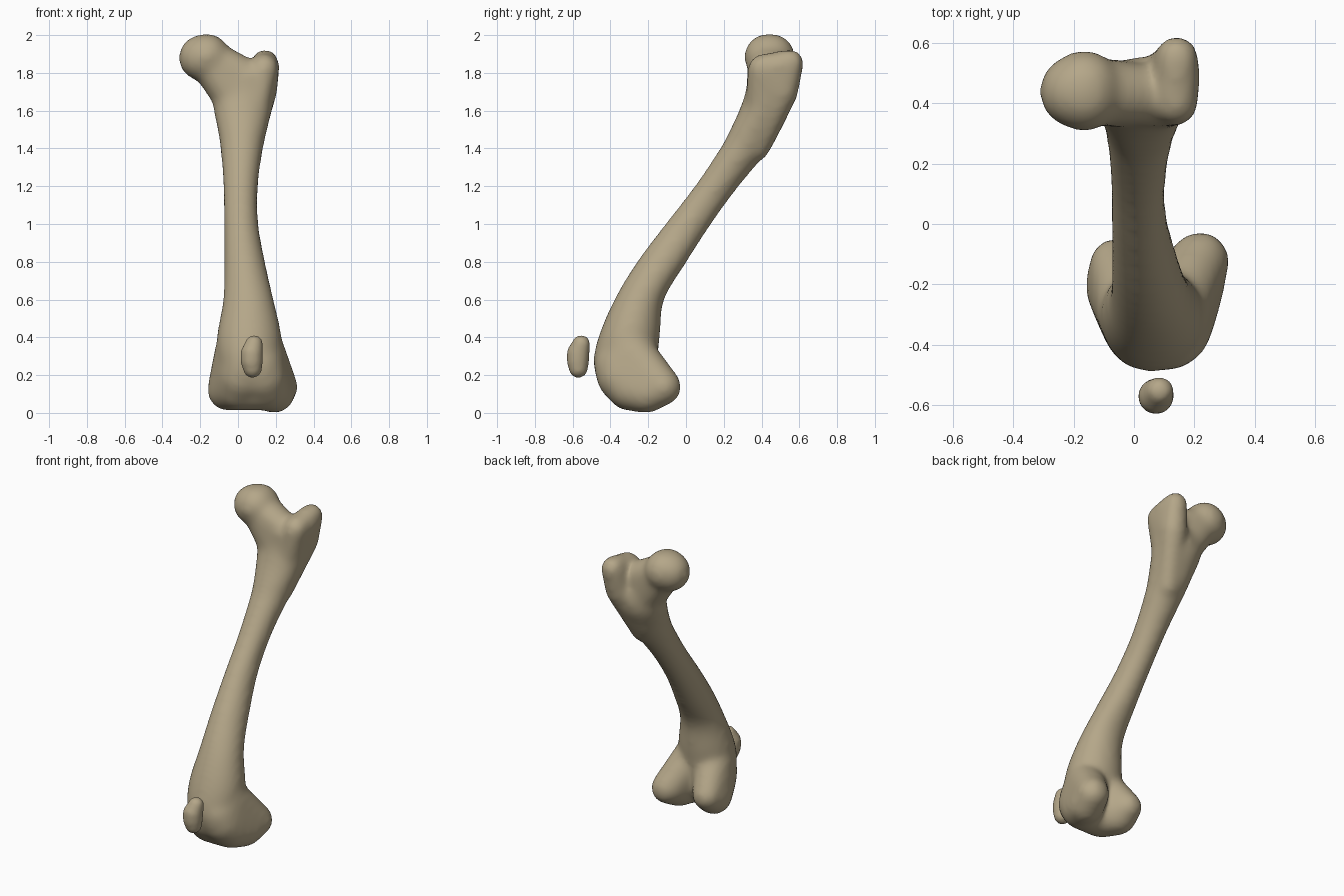
import bpy, bmesh, math
from mathutils import Matrix

if "Cube" in bpy.data.objects:
    bpy.data.objects.remove(bpy.data.objects["Cube"])

bone = bpy.data.materials.new("bone tan")
bone.diffuse_color = (0.46, 0.385, 0.25, 1)
bone.use_nodes = True
bone.node_tree.nodes["Principled BSDF"].inputs["Base Color"].default_value = bone.diffuse_color


def hull(target, balls):
    """Add the convex hull of several balls (x, y, z, r) to the target bmesh."""
    bm = bmesh.new()
    for x, y, z, r in balls:
        bmesh.ops.create_icosphere(bm, subdivisions=3, radius=r,
                                   matrix=Matrix.Translation((x, y, z)))
    pts = [v.co.copy() for v in bm.verts]
    bm.clear()
    for p in pts:
        bm.verts.new(p)
    bmesh.ops.convex_hull(bm, input=bm.verts[:])
    loose = [v for v in bm.verts if not v.link_faces]
    bmesh.ops.delete(bm, geom=loose, context='VERTS')
    bmesh.ops.recalc_face_normals(bm, faces=bm.faces[:])
    me = bpy.data.meshes.new("temp")
    bm.to_mesh(me)
    bm.free()
    target.from_mesh(me)
    bpy.data.meshes.remove(me)


def catmull(a, b, c, d, t):
    return [0.5 * (2 * q + (r - p) * t + (2 * p - 5 * q + 4 * r - s) * t * t
                   + (3 * q - p - 3 * r + s) * t ** 3) for p, q, r, s in zip(a, b, c, d)]


def loft(bm, sections, sides=40, steps=5):
    """Rounded horizontal sections (z, x0, x1, y0, y1) joined into a tube."""
    n = len(sections)
    rows = []
    for i in range(n - 1):
        a, d = sections[max(i - 1, 0)], sections[min(i + 2, n - 1)]
        rows += [catmull(a, sections[i], sections[i + 1], d, k / steps) for k in range(steps)]
    rows.append(sections[-1])
    rings = []
    for z, x0, x1, y0, y1 in rows:
        ring = []
        for k in range(sides):
            t = 2 * math.pi * k / sides
            ring.append(bm.verts.new(((x0 + x1) / 2 + (x1 - x0) / 2 * math.cos(t),
                                      (y0 + y1) / 2 + (y1 - y0) / 2 * math.sin(t), z)))
        rings.append(ring)
    faces = [bm.faces.new(rings[0]), bm.faces.new(rings[-1])]
    for lo, hi in zip(rings, rings[1:]):
        for k in range(sides):
            m = (k + 1) % sides
            faces.append(bm.faces.new((lo[k], lo[m], hi[m], hi[k])))
    bmesh.ops.recalc_face_normals(bm, faces=faces)


def finish(name, bm, voxel, rounds, swell):
    """Fuse the overlapping pieces into one smooth organic surface."""
    me = bpy.data.meshes.new(name)
    bm.to_mesh(me)
    bm.free()
    me.materials.append(bone)
    ob = bpy.data.objects.new(name, me)
    bpy.context.collection.objects.link(ob)
    rm = ob.modifiers.new("fuse", 'REMESH')
    rm.mode = 'VOXEL'
    rm.voxel_size = voxel
    rm.use_smooth_shade = True
    sm = ob.modifiers.new("soften", 'SMOOTH')
    sm.factor = 0.5
    sm.iterations = rounds
    dp = ob.modifiers.new("swell", 'DISPLACE')
    dp.mid_level = 0
    dp.strength = swell
    return ob


# Thigh bone
bm = bmesh.new()
# shaft
loft(bm, [
    (0.13, -0.03, 0.17, -0.41, -0.22),
    (0.25, -0.09, 0.21, -0.48, -0.17),
    (0.40, -0.103, 0.222, -0.455, -0.147),
    (0.60, -0.07, 0.18, -0.37, -0.125),
    (0.80, -0.065, 0.135, -0.25, -0.005),
    (1.00, -0.066, 0.10, -0.10, 0.125),
    (1.20, -0.07, 0.098, 0.055, 0.27),
    (1.40, -0.085, 0.125, 0.19, 0.435),
    (1.50, -0.10, 0.147, 0.243, 0.492),
    (1.60, -0.12, 0.17, 0.29, 0.54),
    (1.70, -0.125, 0.19, 0.325, 0.54),
    (1.80, -0.06, 0.20, 0.335, 0.50),
])
# ball head and neck
hull(bm, [(-0.192, 0.44, 1.88, 0.115), (-0.165, 0.43, 1.885, 0.115), (-0.165, 0.455, 1.885, 0.115)])
hull(bm, [(-0.15, 0.44, 1.865, 0.105), (0.03, 0.43, 1.785, 0.09), (-0.01, 0.43, 1.66, 0.105)])
# outer crest beside the neck, and the lip below its hollow
hull(bm, [(0.143, 0.553, 1.855, 0.064), (0.15, 0.48, 1.84, 0.06), (0.14, 0.40, 1.825, 0.066),
          (0.125, 0.513, 1.70, 0.074), (0.05, 0.375, 1.40, 0.06)])
hull(bm, [(0.11, 0.515, 1.70, 0.06), (0.01, 0.45, 1.64, 0.07), (0.04, 0.37, 1.42, 0.06)])
# knee knuckles, outer and inner, with the bridge between
hull(bm, [(0.22, -0.12, 0.137, 0.089), (0.20, -0.125, 0.14, 0.08), (0.193, -0.21, 0.103, 0.098),
          (0.155, -0.30, 0.13, 0.11), (0.13, -0.345, 0.19, 0.12), (0.11, -0.36, 0.25, 0.12),
          (0.13, -0.29, 0.33, 0.11)])
hull(bm, [(-0.06, -0.135, 0.155, 0.082), (-0.055, -0.21, 0.118, 0.10),
          (0.005, -0.30, 0.13, 0.11), (0.025, -0.345, 0.19, 0.12), (0.04, -0.36, 0.25, 0.12),
          (-0.005, -0.29, 0.33, 0.11)])
hull(bm, [(0.02, -0.30, 0.125, 0.105), (0.14, -0.30, 0.125, 0.105), (0.07, -0.28, 0.25, 0.11)])
finish("thigh_bone", bm, 0.016, 24, 0.009)

# Kneecap
bm = bmesh.new()
hull(bm, [(0.085, -0.555, 0.365, 0.044), (0.073, -0.572, 0.315, 0.056),
          (0.073, -0.572, 0.275, 0.056), (0.077, -0.57, 0.235, 0.047)])
finish("kneecap", bm, 0.01, 8, 0.003)
